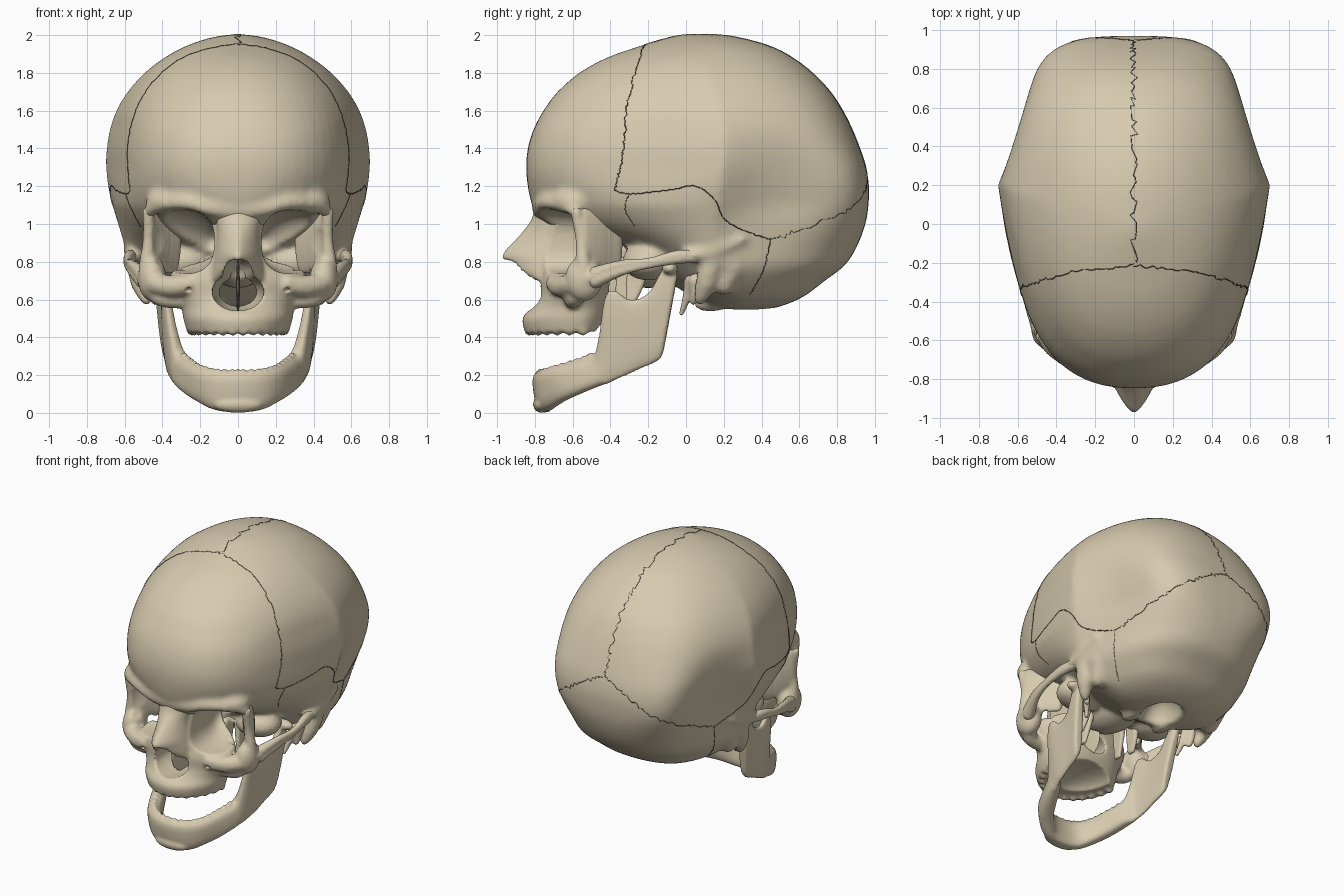
import bpy, bmesh, math, random
from mathutils import Vector, Matrix
from mathutils.bvhtree import BVHTree

random.seed(4)


def material(name, rgb):
    m = bpy.data.materials.new(name)
    m.diffuse_color = (*rgb, 1)
    return m


BONE = material("bone", (0.68, 0.595, 0.43))
DARK = material("suture_shadow", (0.13, 0.105, 0.07))


def spline(pts, k):
    """Catmull-Rom through tuples of any length."""
    out = []
    for i in range(len(pts) - 1):
        q = pts[max(i - 1, 0)], pts[i], pts[i + 1], pts[min(i + 2, len(pts) - 1)]
        for j in range(k):
            t = j / k
            out.append([.5 * (2*b + (c-a)*t + (2*a-5*b+4*c-d)*t*t + (3*b-a-3*c+d)*t**3)
                        for a, b, c, d in zip(*q)])
    out.append(list(pts[-1]))
    return out


def spow(v, e):
    return math.copysign(abs(v) ** e, v)


def loft(bm, rings):
    rows = [[bm.verts.new(p) for p in r] for r in rings]
    n = len(rows[0])
    for a, b in zip(rows, rows[1:]):
        for i in range(n):
            bm.faces.new((a[i], a[(i+1) % n], b[(i+1) % n], b[i]))
    bm.faces.new(rows[0])
    bm.faces.new(rows[-1])


def egg(z, yf, yb, w, ym, n, nb=2.2, count=64):
    """Horizontal egg-shaped section; squarer ends (n, nb) also get flatter, tapering sides."""
    out = []
    for i in range(count):
        a = 2 * math.pi * i / count
        c, s = math.cos(a), math.sin(a)
        k = n if s < 0 else nb
        t = spow(s, 2 / k)
        taper = 1 - max(0, (n - 2) * .22 if s < 0 else (nb - 2) * .17) * math.sin(math.pi * abs(t))
        out.append((w * taper * spow(c, 2 / k), ym + t * (ym - yf if s < 0 else yb - ym), z))
    return out


def blob(bm, c, r, sub=3):
    """Ellipsoid, mirrored when off the midline."""
    for sx in ((1, -1) if abs(c[0]) > .001 else (1,)):
        bmesh.ops.create_icosphere(bm, subdivisions=sub, radius=1, matrix=Matrix.Translation(
            (c[0] * sx, c[1], c[2])) @ Matrix.Diagonal((*r, 1)))


def chain(bm, *pts):
    """Tapering bony bar through (x, y, z, radius) points."""
    for x, y, z, r in spline(pts, 8):
        blob(bm, (x, y, z), (r, r, r), 2)


def bake(ob):
    dg = bpy.context.evaluated_depsgraph_get()
    me = bpy.data.meshes.new_from_object(ob.evaluated_get(dg))
    ob.modifiers.clear()
    ob.data = me
    me.shade_smooth()


def finish(name, bm, voxel=0, cut=None, smooth=3):
    bmesh.ops.recalc_face_normals(bm, faces=bm.faces[:])
    me = bpy.data.meshes.new(name)
    bm.to_mesh(me)
    bm.free()
    me.materials.append(BONE)
    ob = bpy.data.objects.new(name, me)
    bpy.context.collection.objects.link(ob)

    def fuse():
        m = ob.modifiers.new("fuse", 'REMESH')
        m.mode, m.voxel_size, m.use_smooth_shade = 'VOXEL', voxel, True
    if voxel:
        fuse()
        if cut:
            m = ob.modifiers.new("hollow", 'BOOLEAN')
            m.operation, m.solver, m.object = 'DIFFERENCE', 'EXACT', cut
            fuse()
        m = ob.modifiers.new("soften", 'SMOOTH')
        m.factor, m.iterations = .5, smooth
    bake(ob)
    return ob


# Cutter: eye sockets, nasal opening, palate, temples, ear canals, foramina
bm = bmesh.new()
orbit = spline([(-1, .32, .905, .19, .18), (-.72, .297, .905, .172, .17), (-.55, .28, .905, .163, .155),
                (-.42, .2, .905, .1, .11), (-.3, .13, .9, .03, .03)], 4)
for sx in (1, -1):
    loft(bm, [[(sx * (cx + hx * spow(math.cos(a), .77)), y, cz + hz * spow(math.sin(a), .77))
               for a in (2 * math.pi * i / 32 for i in range(32))] for y, cx, cz, hx, hz in orbit])
blob(bm, (0, -.7, .64), (.138, .42, .105))
blob(bm, (0, -.72, .735), (.082, .36, .105))
blob(bm, (0, -.45, .40), (.2, .3, .1))
blob(bm, (0, .28, .5), (.13, .17, .2))
blob(bm, (.64, -.42, .98), (.13, .13, .19))
blob(bm, (.6, .02, .765), (.07, .03, .03))
blob(bm, (.26, -.72, .655), (.018, .06, .018))
chain(bm, (.30, -.5, .77, .022), (.40, -.44, .73, .025))
cutter = finish("cutter", bm, .014, smooth=1)
cutter.hide_render = True

# Cranium: stacked sections (z, front, back, half width, y of widest, front and back squareness)
bm = bmesh.new()
vault = [(.545, .18, .42, .15, .3, 2, 2), (.57, .10, .52, .30, .3, 2, 2.2), (.62, .02, .63, .42, .28, 1.8, 2.3),
         (.70, -.10, .735, .515, .22, 1.7, 2.3), (.78, -.22, .84, .57, .2, 1.6, 2.3),
         (.88, -.40, .905, .60, .15, 1.6, 2.4), (1.0, -.76, .95, .635, .15, 1.7, 2.7),
         (1.1, -.815, .966, .665, .17, 2.0, 3), (1.2, -.838, .969, .69, .18, 2.2, 3),
         (1.3, -.847, .953, .70, .2, 2.3, 2.9), (1.4, -.838, .92, .697, .2, 2.3, 2.7),
         (1.5, -.808, .88, .68, .2, 2.3, 2.5), (1.6, -.755, .83, .645, .18, 2.2, 2.4),
         (1.7, -.68, .765, .585, .15, 2.15, 2.3), (1.8, -.565, .67, .495, .12, 2.1, 2.2),
         (1.88, -.42, .565, .39, .1, 2, 2.1), (1.94, -.25, .45, .28, .1, 2, 2),
         (1.985, -.1, .29, .15, .1, 2, 2), (2.003, -.02, .18, .04, .1, 2, 2)]
loft(bm, [egg(*r) for r in spline(vault, 3)])
blob(bm, (.33, -.58, 1.12), (.16, .14, .08))
chain(bm, (.475, -.58, 1.06, .032), (.42, -.645, 1.1, .038), (.28, -.74, 1.115, .042),
      (.14, -.77, 1.085, .045), (0, -.77, 1.07, .045))
blob(bm, (0, -.2, .78), (.15, .25, .12))
blob(bm, (.3, -.2, .8), (.17, .14, .1))
blob(bm, (.13, .13, .575), (.05, .09, .04))
chain(bm, (.53, .14, .82, .065), (.515, .11, .7, .06), (.485, .075, .6, .035))
chain(bm, (.5, .25, .78, .07), (.48, .2, .68, .06))
chain(bm, (.56, 0, .825, .035), (.58, .15, .86, .03), (.575, .3, .92, .025))
cranium = finish("cranium", bm, .017, cutter, 4)

# Facial bones: upper jaw, nose bridge, cheekbones, eye-socket walls, upper tooth row
bm = bmesh.new()
maxilla = [(.43, -.855, -.45, .27, -.55, 2), (.5, -.865, -.42, .29, -.55, 2), (.56, -.82, -.4, .30, -.55, 2),
           (.62, -.79, -.4, .33, -.55, 2), (.7, -.785, -.4, .36, -.55, 2), (.76, -.775, -.38, .34, -.55, 2),
           (.9, -.775, -.3, .2, -.55, 2), (1.05, -.785, -.3, .17, -.55, 2)]
loft(bm, [egg(*r) for r in spline(maxilla, 4)])
nose = [(.70, -.83, -.7, .15, -.74, 1.7), (.75, -.925, -.7, .14, -.74, 1.5), (.79, -.955, -.7, .135, -.74, 1.4),
        (.835, -.975, -.7, .125, -.74, 1.4), (.9, -.92, -.7, .115, -.74, 1.4), (.96, -.865, -.7, .11, -.74, 1.5),
        (1.02, -.82, -.7, .115, -.74, 1.7), (1.07, -.805, -.7, .12, -.74, 1.9)]
loft(bm, [egg(*r) for r in spline(nose, 3)])
chain(bm, (0, -.76, .54, .025), (0, -.82, .555, .014))
chain(bm, (.26, -.69, .68, .055), (.36, -.645, .67, .06), (.45, -.58, .69, .06), (.505, -.47, .725, .045))
chain(bm, (.31, -.6, .6, .05), (.4, -.59, .61, .05), (.46, -.53, .655, .05))
blob(bm, (.455, -.54, .71), (.075, .1, .12))
chain(bm, (.48, -.54, .72, .05), (.482, -.545, .8, .042), (.472, -.555, .92, .033), (.475, -.58, 1.06, .033))
for x, y, _ in spline([(.465, -.54, 0), (.42, -.47, 0), (.34, -.37, 0)], 4):
    blob(bm, (x, y, .91), (.04, .035, .18))
for i in range(14):
    a = math.radians(8 + 164 * i / 13)
    bmesh.ops.create_icosphere(bm, subdivisions=2, radius=.03, matrix=Matrix.Translation(
        (.247 * math.cos(a), -.5 - .33 * math.sin(a), .437)))
finish("facial_bones", bm, .0105, cutter)

# Cheek arches, pterygoid plates and styloid spikes
bm = bmesh.new()
for dz in (0, .035):
    chain(bm, (.505, -.48, .70 + dz, .042), (.56, -.34, .75 + dz, .026), (.585, -.19, .785 + dz / 2, .022),
          (.575, -.05, .815 + dz / 2, .03), (.55, .08, .83, .035))
finish("cheek_arches", bm, .01)
bm = bmesh.new()
for x0, y0, z0 in ((.15, -.345, .56), (.22, -.29, .6)):
    for dy in (-.03, 0, .03):
        chain(bm, (x0 - .02, y0 + .04 + dy, .8, .03), (x0 - .01, y0 + .02 + dy, .68, .02), (x0, y0 + dy / 2, z0, .016))
chain(bm, (.43, .02, .7, .03), (.41, 0, .6, .022), (.39, -.025, .525, .014))
chain(bm, (.46, .05, .7, .04), (.45, .045, .62, .025), (.44, .04, .59, .02))
finish("base_processes", bm, .01, smooth=2)

# Nasal septum
bm = bmesh.new()
blob(bm, (0, -.56, .67), (.01, .21, .16))
finish("nasal_septum", bm)

# Lower jaw: columns of (bottom xyz, top xyz, half thickness), chin to hinge
jaw = [(0, -.745, .002, 0, -.775, .215, .048), (.12, -.725, .015, .11, -.755, .22, .048),
       (.205, -.65, .06, .195, -.69, .24, .05), (.27, -.55, .105, .25, -.575, .275, .05),
       (.315, -.45, .145, .295, -.475, .315, .045), (.335, -.415, .155, .33, -.445, .43, .036),
       (.345, -.38, .17, .37, -.425, .62, .028), (.355, -.335, .19, .385, -.375, .65, .028),
       (.36, -.29, .21, .39, -.3, .6, .027), (.365, -.225, .24, .4, -.2, .635, .027),
       (.37, -.17, .262, .415, -.12, .765, .03), (.375, -.13, .295, .42, -.06, .775, .032),
       (.378, -.113, .36, .42, -.045, .73, .022)]
full = [(-s[0], s[1], s[2], -s[3], *s[4:]) for s in jaw[:0:-1]] + jaw
cols = spline(full, 4)
mids = [(Vector(c[0:3]) + Vector(c[3:6])) / 2 for c in cols]
rings = []
for i, c in enumerate(cols):
    d = mids[min(i + 1, len(mids) - 1)] - mids[max(i - 1, 0)]
    side = Vector((-d.y, d.x, 0)).normalized() * c[6]
    up = (Vector(c[3:6]) - Vector(c[0:3])) / 2
    rings.append([mids[i] + side * spow(math.cos(a), .7) + up * spow(math.sin(a), .7)
                  for a in (2 * math.pi * k / 20 for k in range(20))])
bm = bmesh.new()
loft(bm, rings)
blob(bm, (.425, -.085, .765), (.075, .042, .035))
blob(bm, (0, -.765, .045), (.13, .045, .045))
for c in spline(jaw[:5], 3)[:-1]:
    blob(bm, (c[3], c[4], c[5] - .002), (.017, .022, .02), 2)
finish("lower_jaw", bm, .0105, smooth=2)

# Sutures: wavering seams laid on the cranium surface
tree = BVHTree.FromObject(cranium, bpy.context.evaluated_depsgraph_get())
core = Vector((0, .05, 1.2))


def suture(name, pts, wave, sides=(1, -1)):
    for sx in sides:
        cu = bpy.data.curves.new(name, 'CURVE')
        cu.dimensions, cu.bevel_depth, cu.bevel_resolution = '3D', .0028, 0
        hits = []
        for p in spline(pts, 14):
            q = Vector((p[0] * sx, p[1], p[2])) + Vector([random.uniform(-wave, wave) for _ in "xyz"])
            hit = tree.ray_cast(core, (q - core).normalized())[0]
            if hit:
                hits.append(hit)
        sp = cu.splines.new('POLY')
        sp.points.add(len(hits) - 1)
        for pt, h in zip(sp.points, hits):
            pt.co = (*h, 1)
        cu.materials.append(DARK)
        bpy.context.collection.objects.link(bpy.data.objects.new(name, cu))


suture("coronal_suture", [(0, -.21, 1.95), (.3, -.24, 1.86), (.47, -.28, 1.66), (.57, -.32, 1.45),
                          (.58, -.35, 1.3), (.56, -.37, 1.18)], .008)
suture("sagittal_suture", [(0, -.21, 1.95), (0, .2, 2), (0, .6, 1.87), (0, .85, 1.57), (0, .94, 1.33)], .02, (1,))
suture("lambdoid_suture", [(0, .94, 1.33), (.2, .94, 1.23), (.38, .83, 1.1), (.5, .64, .98), (.57, .47, .9)], .012)
suture("squamous_suture", [(.56, -.37, 1.18), (.59, -.3, 1.16), (.65, -.1, 1.18), (.68, .05, 1.2), (.68, .15, 1.13),
                           (.66, .21, 1.02), (.63, .3, .96), (.57, .47, .9)], .003)
suture("mastoid_suture", [(.57, .47, .9), (.53, .42, .75), (.42, .34, .63)], .004)
suture("temple_suture", [(.59, -.3, 1.16), (.56, -.32, 1.08), (.53, -.28, .98)], .004)

bpy.data.objects.remove(cutter)
